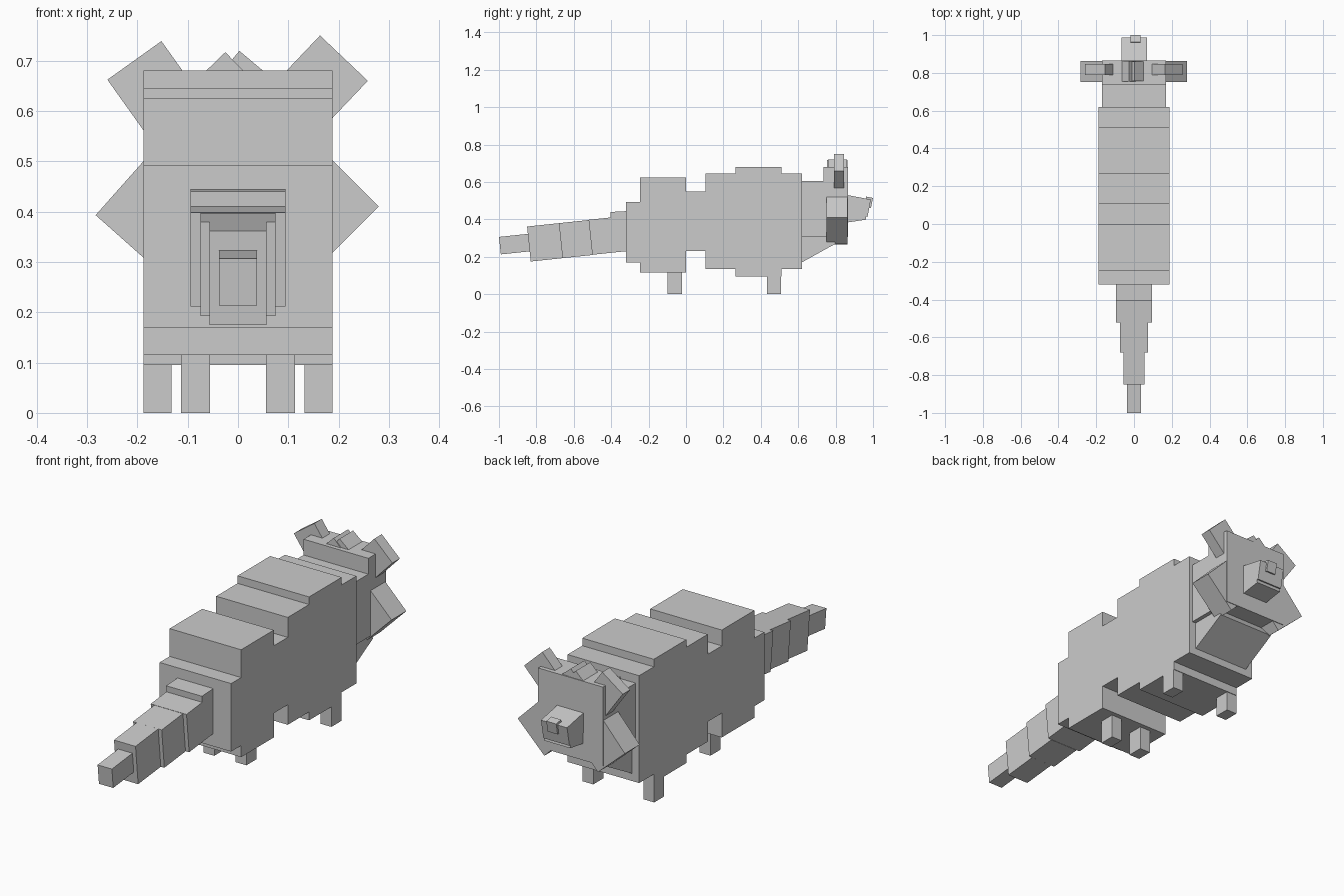
import bpy, bmesh
from math import radians, cos, sin

if "Cube" in bpy.data.objects:
    bpy.data.objects.remove(bpy.data.objects["Cube"])


def slab(name, plane, corner, size, depth, angle=0):
    """Box from a rotated rectangle in the 'xz' or 'yz' plane, spanning depth on the other axis.
    corner is the start of the rectangle, size is (length, height)."""
    c, s = cos(radians(angle)), sin(radians(angle))
    bm = bmesh.new()
    rings = []
    for d in depth:
        ring = []
        for u, v in ((0, 0), (1, 0), (1, 1), (0, 1)):
            l, h = u * size[0], v * size[1]
            a, z = corner[0] + l * c - h * s, corner[1] + l * s + h * c
            ring.append(bm.verts.new((d, a, z) if plane == "yz" else (a, d, z)))
        rings.append(ring)
    p, q = rings
    bm.faces.new(p)
    bm.faces.new(q[::-1])
    for i in range(4):
        j = (i + 1) % 4
        bm.faces.new((p[i], q[i], q[j], p[j]))
    bmesh.ops.recalc_face_normals(bm, faces=bm.faces)
    me = bpy.data.meshes.new(name)
    bm.to_mesh(me)
    bm.free()
    ob = bpy.data.objects.new(name, me)
    bpy.context.collection.objects.link(ob)
    return ob


def box(name, x, y, z):
    return slab(name, "yz", (y[0], z[0]), (y[1] - y[0], z[1] - z[0]), x)


# Stepped body: y range, z range
W = 0.188
for name, y, z in (
    ("rump", (-0.32, -0.245), (0.17, 0.493)),
    ("hips", (-0.245, 0.0), (0.115, 0.625)),
    ("waist", (0.0, 0.105), (0.23, 0.55)),
    ("belly", (0.105, 0.265), (0.135, 0.645)),
    ("chest", (0.265, 0.51), (0.095, 0.681)),
    ("shoulders", (0.51, 0.62), (0.135, 0.645)),
):
    box(name, (-W, W), y, z)

# Legs: inner pair by the tail, outer pair by the head
for side, s in (("left", -1), ("right", 1)):
    box("hind_leg_" + side, sorted((s * 0.056, s * 0.113)), (-0.098, -0.022), (0, 0.13))
    box("fore_leg_" + side, sorted((s * 0.132, s * W)), (0.432, 0.507), (0, 0.11))

# Tail segments, tilted upward toward the body
for name, w, corner, size in (
    ("tail_tip", 0.0375, (-0.99, 0.213), (0.16, 0.094)),
    ("tail_outer", 0.0565, (-0.83, 0.175), (0.171, 0.188)),
    ("tail_middle", 0.075, (-0.66, 0.193), (0.16, 0.188)),
    ("tail_inner", 0.094, (-0.501, 0.211), (0.25, 0.188)),
):
    slab(name, "yz", corner, size, (-w, w), 6)
slab("tail_base", "yz", (-0.395, 0.26), (0.15, 0.18), (-0.094, 0.094), 3)

# Neck, sloping throat and head
box("neck", (-0.17, 0.17), (0.62, 0.735), (0.305, 0.605))
slab("throat", "yz", (0.59, 0.154), (0.24, 0.13), (-0.15, 0.15), 29)
box("head", (-0.17, 0.17), (0.735, 0.866), (0.305, 0.68))

# Snout, jaw and nose
slab("snout", "yz", (0.83, 0.441), (0.143, 0.094), (-0.067, 0.07), -11)
slab("jaw", "yz", (0.83, 0.379), (0.135, 0.05), (-0.066, 0.069), 8.5)
slab("nose", "yz", (0.953, 0.469), (0.037, 0.054), (-0.018, 0.034), -11)

# Cheek tufts, ears and forelock, rotated in the frontal plane
for name, corner, size, angle, y in (
    ("cheek_right", (0.14, 0.27), (0.198, 0.198), 45, (0.752, 0.863)),
    ("cheek_left", (-0.141, 0.267), (0.19, 0.19), 48.4, (0.752, 0.863)),
    ("ear_right", (0.046, 0.627), (0.131, 0.17), -43.5, (0.79, 0.846)),
    ("ear_left", (-0.161, 0.524), (0.132, 0.17), 35.5, (0.79, 0.846)),
    ("forelock_left", (-0.027, 0.611), (0.075, 0.075), 44, (0.754, 0.863)),
    ("forelock_right", (0.012, 0.614), (0.075, 0.075), 50, (0.758, 0.86)),
):
    slab(name, "xz", corner, size, y, angle)
